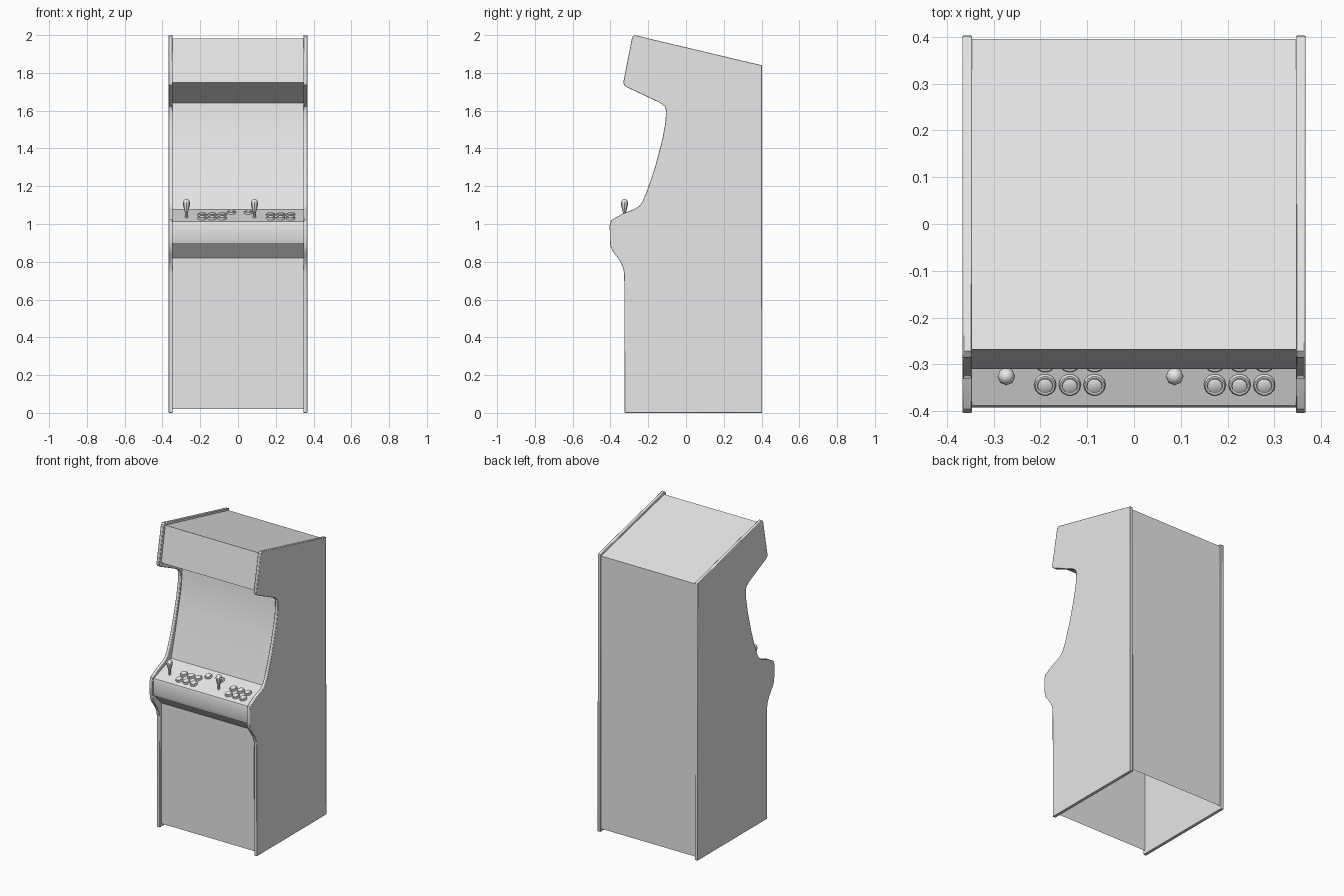
import bpy, bmesh, math
from mathutils import Matrix, Vector

if "Cube" in bpy.data.objects:
    bpy.data.objects.remove(bpy.data.objects["Cube"])

grey = bpy.data.materials.new("light_grey")
grey.diffuse_color = (0.8, 0.8, 0.8, 1)
grey.use_nodes = True
grey.node_tree.nodes["Principled BSDF"].inputs["Base Color"].default_value = grey.diffuse_color


def finish(name, bm, angle=30):
    bmesh.ops.recalc_face_normals(bm, faces=bm.faces)
    me = bpy.data.meshes.new(name)
    bm.to_mesh(me)
    bm.free()
    me.materials.append(grey)
    ob = bpy.data.objects.new(name, me)
    bpy.context.collection.objects.link(ob)
    bpy.ops.object.select_all(action='DESELECT')
    ob.select_set(True)
    bpy.context.view_layer.objects.active = ob
    bpy.ops.object.shade_smooth_by_angle(angle=math.radians(angle))
    return ob


def extrude_profile(name, pts, x0, x1, caps):
    """Extrude a (y, z) outline along x; without caps it is an open strip."""
    bm = bmesh.new()
    a = [bm.verts.new((x0, y, z)) for y, z in pts]
    b = [bm.verts.new((x1, y, z)) for y, z in pts]
    n = len(pts)
    for i in range(n if caps else n - 1):
        j = (i + 1) % n
        bm.faces.new((a[i], a[j], b[j], b[i]))
    if caps:
        bm.faces.new(a)
        bm.faces.new(b[::-1])
    return finish(name, bm)


def lathe(name, prof, seg, matrix):
    """Spin an (r, z) profile round z and place it."""
    bm = bmesh.new()
    vs = [bm.verts.new((r, 0, z)) for r, z in prof]
    es = [bm.edges.new(p) for p in zip(vs, vs[1:])]
    bmesh.ops.spin(bm, geom=vs + es, cent=(0, 0, 0), axis=(0, 0, 1),
                   angle=math.tau, steps=seg)
    bmesh.ops.remove_doubles(bm, verts=bm.verts, dist=1e-5)
    bm.transform(matrix)
    return finish(name, bm, 40)


# Side panels with the curved cabinet outline
side = [(-.325, 0), (-.327, .73), (-.332, .765), (-.347, .80), (-.370, .832),
        (-.388, .855), (-.399, .88), (-.403, .91), (-.404, .995), (-.396, 1.02),
        (-.34, 1.053), (-.272, 1.08), (-.248, 1.095), (-.230, 1.12),
        (-.21, 1.167), (-.184, 1.24), (-.160, 1.315), (-.125, 1.45),
        (-.108, 1.545), (-.106, 1.60), (-.112, 1.622), (-.14, 1.643),
        (-.315, 1.725), (-.328, 1.735), (-.332, 1.75), (-.285, 1.99),
        (-.272, 2.0), (.402, 1.84), (.403, 0)]
for s, label in ((-1, "left"), (1, "right")):
    ob = extrude_profile(label + "_side_panel", side, s * .346, s * .367, True)
    bev = ob.modifiers.new("soft_edge", 'BEVEL')
    bev.width, bev.segments = .003, 2
    bev.limit_method, bev.angle_limit = 'ANGLE', math.radians(60)

# Body sheets between the sides, open at the bottom
W = .346
PANEL_FRONT, PANEL_BACK = (-.388, 1.013), (-.205, 1.077)
sheets = {
    "lower_front_panel": [(-.308, .02), (-.308, .82)],
    "control_panel_underside": [(-.308, .82), (-.385, .90)],
    "control_panel_front": [(-.385, .90), (-.390, .92), (-.392, 1.0), PANEL_FRONT],
    "control_panel_top": [PANEL_FRONT, PANEL_BACK],
    "screen": [PANEL_BACK, (-.165, 1.23), (-.128, 1.38), (-.098, 1.52), (-.088, 1.64)],
    "marquee_underside": [(-.088, 1.64), (-.310, 1.75)],
    "marquee_front": [(-.310, 1.75), (-.268, 1.983)],
    "roof": [(-.268, 1.983), (.396, 1.828)],
    "back_panel": [(.396, 1.828), (.396, .02)],
}
for name, pts in sheets.items():
    extrude_profile(name, pts, -W, W, False)

# Controls stand on the sloping control panel
slope = (PANEL_BACK[1] - PANEL_FRONT[1]) / (PANEL_BACK[0] - PANEL_FRONT[0])
tilt = Matrix.Rotation(math.atan(slope), 4, 'X')


def on_panel(x, y, tilted=True):
    z = PANEL_FRONT[1] + (y - PANEL_FRONT[0]) * slope
    m = Matrix.Translation(Vector((x, y, z)))
    return m @ tilt if tilted else m


button = [(.0235, 0), (.0235, .006), (.021, .009), (.017, .009),
          (.016, .007), (.016, .012), (.013, .014), (0, .014)]
stick = [(.007, -.005), (.007, .018), (.009, .03), (.018, .066),
         (.019, .078), (.015, .09), (.007, .096), (0, .097)]

for label, x0, stick_x, start_x in (("left", -.19, -.273, -.035),
                                    ("right", .173, .087, .055)):
    for row, y in enumerate((-.343, -.293)):
        for col in range(3):
            lathe(f"{label}_button_{row}_{col}", button, 14,
                  on_panel(x0 + col * .0528, y))
    lathe(label + "_start_button", button, 14, on_panel(start_x, -.258))
    lathe(label + "_joystick", stick, 8, on_panel(stick_x, -.326, False))
